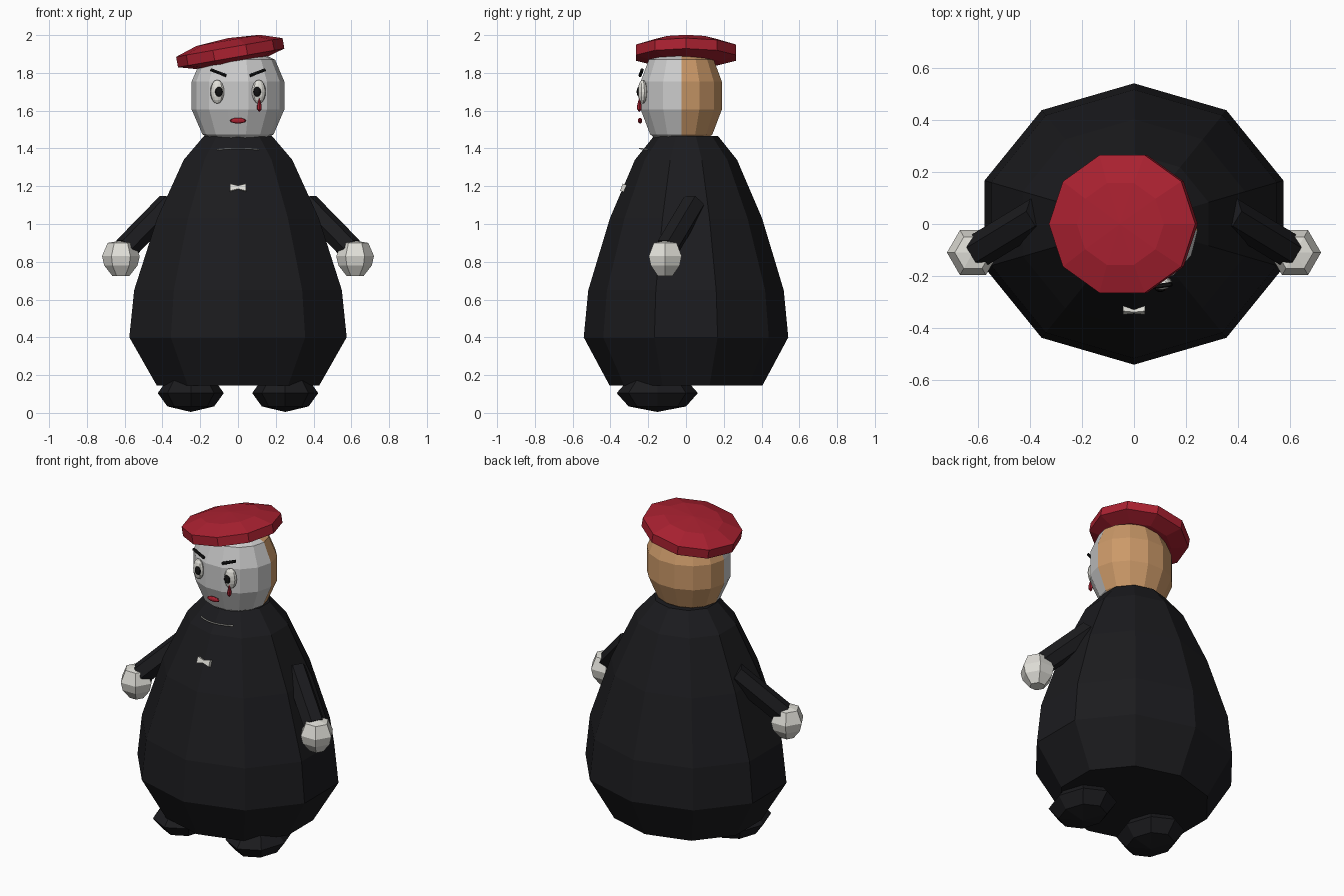
import bpy, bmesh
from math import sin, cos, pi, radians
from mathutils import Vector

if "Cube" in bpy.data.objects:
    bpy.data.objects.remove(bpy.data.objects["Cube"])


def material(name, rgb):
    m = bpy.data.materials.new(name)
    m.diffuse_color = (*rgb, 1)
    m.use_nodes = True
    m.node_tree.nodes["Principled BSDF"].inputs["Base Color"].default_value = m.diffuse_color
    return m


BLACK = material("black_cloth", (0.011, 0.011, 0.013))
RED = material("red", (0.40, 0.015, 0.03))
BROWN = material("hair_brown", (0.60, 0.32, 0.14))
WHITE = material("white", (0.75, 0.74, 0.69))
GREY = material("face_grey", (0.55, 0.55, 0.55))
INK = material("ink", (0.006, 0.006, 0.006))


def finish(name, bm, mat, loc=(0, 0, 0), rot=(0, 0, 0)):
    bmesh.ops.remove_doubles(bm, verts=bm.verts, dist=1e-5)
    bmesh.ops.recalc_face_normals(bm, faces=bm.faces)
    mesh = bpy.data.meshes.new(name)
    bm.to_mesh(mesh)
    bm.free()
    mesh.materials.append(mat)
    ob = bpy.data.objects.new(name, mesh)
    bpy.context.collection.objects.link(ob)
    ob.location, ob.rotation_euler = loc, rot
    return ob


def lathe(name, profile, n, mat, phase=0.0, sx=1, sy=1, loc=(0, 0, 0), rot=(0, 0, 0)):
    """Faceted body of revolution from (radius, z) pairs, closed at both ends."""
    bm = bmesh.new()
    rings = [[bm.verts.new((sx * r * cos(phase + 2 * pi * i / n),
                            sy * r * sin(phase + 2 * pi * i / n), z))
              for i in range(n)] for r, z in profile]
    for a, b in zip(rings, rings[1:]):
        for i in range(n):
            j = (i + 1) % n
            bm.faces.new((a[i], a[j], b[j], b[i]))
    for ring, (r, z) in ((rings[0], profile[0]), (rings[-1], profile[-1])):
        if r > 0:
            bm.faces.new(ring)
    return finish(name, bm, mat, loc, rot)


def ellipsoid(name, n, rings, size, loc, mat, phase=0.0, rot=(0, 0, 0)):
    prof = [(sin(pi * k / rings) if 0 < k < rings else 0, -size[2] * cos(pi * k / rings))
            for k in range(rings + 1)]
    return lathe(name, prof, n, mat, phase, size[0], size[1], loc, rot)


def rod(name, a, b, r0, r1, n, mat):
    a, b = Vector(a), Vector(b)
    rot = (b - a).to_track_quat('Z', 'Y').to_euler()
    return lathe(name, [(r0, 0), (r1, (b - a).length)], n, mat, 0, 1, 1, a, rot)


# Robe
lathe("robe", [(0.452, 0.145), (0.605, 0.40), (0.578, 0.65), (0.45, 1.03),
               (0.302, 1.34), (0.19, 1.465)], 10, BLACK, pi / 2, 1, 0.895)

# Head, with hair on the back half
head = lathe("head_with_hair", [(0, 1.41), (0.45, 1.42), (0.77, 1.475), (1, 1.605), (1, 1.755),
                                (0.8, 1.87), (0.4, 1.915), (0, 1.92)],
             14, GREY, 0, 0.245, 0.22, (0, -0.025, 0))
head.data.materials.append(BROWN)
for f in head.data.polygons:
    if f.center.y > 0.001:
        f.material_index = 1

# Tilted beret
lathe("beret", [(0, -0.06), (0.19, -0.055), (0.286, -0.028), (0.286, 0.028),
                (0.17, 0.066), (0, 0.078)], 10, RED, 0, 1, 0.975,
      (-0.041, 0, 1.907), (0, radians(-10), 0))

# Paired parts: arms, hands, feet, eyes, brows
for side, s in (("left", -1), ("right", 1)):
    rod(side + "_arm", (s * 0.365, 0.04, 1.105), (s * 0.595, -0.10, 0.87), 0.066, 0.066, 6, BLACK)
    lathe(side + "_hand", [(0.045, -0.095), (0.088, -0.04), (0.1, 0.01), (0.07, 0.08), (0, 0.092)],
          6, WHITE, 0, 1, 1, (s * 0.62, -0.11, 0.82))
    ellipsoid(side + "_foot", 8, 4, (0.175, 0.215, 0.1), (s * 0.25, -0.152, 0.105), BLACK)
    ellipsoid(side + "_eye", 10, 8, (0.038, 0.024, 0.063), (s * 0.11, -0.23, 1.70), WHITE,
              0, (0, 0, s * 0.25))
    ellipsoid(side + "_pupil", 10, 6, (0.021, 0.012, 0.027), (s * 0.101, -0.25, 1.70), INK)
    rod(side + "_brow", (s * 0.063, -0.243, 1.786), (s * 0.145, -0.232, 1.817), 0.009, 0.009, 6, INK)

# Mouth and painted tear
ellipsoid("mouth", 10, 6, (0.043, 0.012, 0.015), (0, -0.243, 1.547), RED)
lathe("tear", [(0, -0.035), (0.012, -0.02), (0.012, 0), (0, 0.045)], 8, RED, 0, 1, 1,
      (0.113, -0.247, 1.627))

# Collar line: thin bent tube across the chest
curve = bpy.data.curves.new("collar_line", 'CURVE')
curve.dimensions = '3D'
curve.bevel_depth = 0.004
curve.bevel_resolution = 1
curve.use_fill_caps = True
spline = curve.splines.new('POLY')
spline.points.add(6)
for i, p in enumerate(spline.points):
    t = (i - 3) / 3
    p.co = (0.11 * t, -0.246 + 0.042 * t * t, 1.40 - 0.006 * t * t, 1)
curve.materials.append(WHITE)
bpy.context.collection.objects.link(bpy.data.objects.new("collar_line", curve))

# Bow on the chest: extruded bow-tie outline
bm = bmesh.new()
half = [(-0.043, -0.02), (0, -0.009), (0.043, -0.02), (0.043, 0.02), (0, 0.009), (-0.043, 0.02)]
front = bm.faces.new([bm.verts.new((x, 0, z)) for x, z in half])
ext = bmesh.ops.extrude_face_region(bm, geom=[front])
for v in ext["geom"]:
    if isinstance(v, bmesh.types.BMVert):
        v.co.y += 0.024
finish("chest_bow", bm, WHITE, (0, -0.342, 1.195), (radians(-20), 0, 0))
